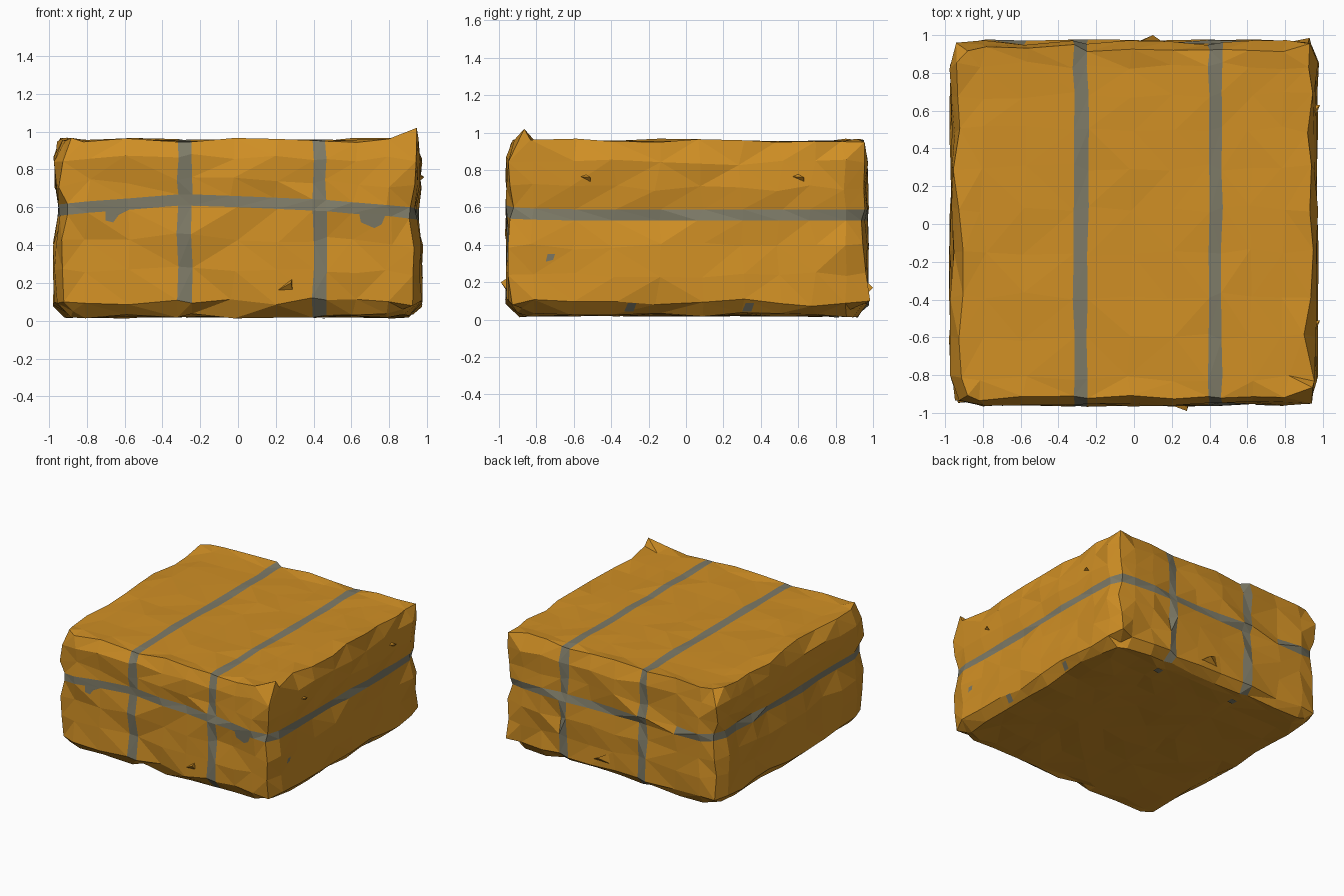
import bpy, bmesh, math, random
from mathutils import Vector
from mathutils.bvhtree import BVHTree

if "Cube" in bpy.data.objects:
    bpy.data.objects.remove(bpy.data.objects["Cube"])

random.seed(7)


def material(name, rgb):
    m = bpy.data.materials.new(name)
    m.diffuse_color = (*rgb, 1)
    m.use_nodes = True
    m.node_tree.nodes["Principled BSDF"].inputs["Base Color"].default_value = m.diffuse_color
    return m


WRAP = material("ochre wrapping", (0.63, 0.275, 0.018))
TAPE = material("grey tape", (0.205, 0.195, 0.135))


def finish(bm, name, mats):
    me = bpy.data.meshes.new(name)
    bm.to_mesh(me)
    ob = bpy.data.objects.new(name, me)
    bpy.context.collection.objects.link(ob)
    for m in mats:
        me.materials.append(m)
    return ob


def lerp_table(t, table):
    for (a, va), (b, vb) in zip(table, table[1:]):
        if t <= b:
            return va + (vb - va) * max(0, t - a) / (b - a)
    return table[-1][1]


# Grid lines of the package; tape edges are grid lines too
XS = [-0.95, -0.8, -0.58, -0.32, -0.245, -0.02, 0.2, 0.395, 0.465, 0.62, 0.8, 0.95]
YS = [-0.95, -0.82, -0.6, -0.38, -0.15, 0.08, 0.3, 0.5, 0.68, 0.84, 0.96]
ZS = [0.02, 0.1, 0.26, 0.42, 0.57, 0.63, 0.73, 0.86, 0.95]
NX, NY, NZ = len(XS) - 1, len(YS) - 1, len(ZS) - 1
TAPE_X, TAPE_Z = (3, 7), 4

# Height of the horizontal tape along the front
FRONT_TAPE = [(-0.95, 0.59), (-0.6, 0.615), (-0.3, 0.64), (0, 0.63), (0.45, 0.61), (0.95, 0.57)]


def tape_height(x, y):
    back = 0.56 + 0.02 * (x < -0.9)
    f = max(0, min(1, (y + 0.95) / 0.25))
    return lerp_table(x, FRONT_TAPE) * (1 - f) + back * f


def place(i, j, k):
    x, y, z = XS[i], YS[j], ZS[k]
    r = random.uniform
    ex, ey, ez = i in (0, NX), j in (0, NY), k in (0, NZ)
    sx, sy = (1 if i else -1), (1 if j else -1)
    n = ex + ey + ez
    # raise and lower the middle rows to follow the tape
    if 0 < k < NZ:
        w = 1 - abs(k - 4.5) / 4.5
        z += (tape_height(x, y) - 0.6) * (1 if k in (4, 5) else w)
        if k not in (4, 5):
            z += r(-0.02, 0.02)
    # sides swell and are pulled in at every edge
    if ex:
        x += sx * (0.012 + r(-0.013, 0.018)) - sx * (0.02 if k == 4 or k == 5 else 0)
        if ey:
            x -= sx * 0.03
        if ez:
            x -= sx * (r(0.015, 0.06) if k else r(0.05, 0.085))
    elif i not in (3, 4, 7, 8):
        x += r(-0.02, 0.02)
    else:
        x += r(-0.007, 0.007)
    if ey:
        y += sy * r(-0.014, 0.018)
        if ex:
            y -= sy * 0.015
        if ez:
            y -= sy * (r(0.02, 0.05) if k else r(0.04, 0.075))
    else:
        y += r(-0.02, 0.02)
    if ez:
        z += r(-0.004, 0.008) if n == 1 else r(-0.008, 0.018)
        if n == 3 and k == 0:
            z += 0.025
    # raised corners
    if (i, j, k) == (NX, 0, NZ):
        return Vector((0.945, -0.865, 1.02))
    if (i, j, k) == (NX, NY, NZ):
        return Vector((0.93, 0.955, 0.95))
    if (i, j, k) == (NX, NY, 1):
        return Vector((0.93, 0.985, 0.1))
    return Vector((x, y, z))


# Package body, a crumpled box with coloured tape bands
body = bmesh.new()
verts = {}


def vert(*key):
    if key not in verts:
        verts[key] = body.verts.new(place(*key))
    return verts[key]


def quad(keys, taped):
    f = body.faces.new([vert(*k) for k in keys])
    f.material_index = int(taped)


for i in range(NX):
    for j in range(NY):
        for k in (0, NZ):
            quad([(i, j, k), (i + 1, j, k), (i + 1, j + 1, k), (i, j + 1, k)], k == NZ and i in TAPE_X)
for i in range(NX):
    for k in range(NZ):
        for j in (0, NY):
            band = k == TAPE_Z and not (j == NY and i == 2)
            quad([(i, j, k), (i + 1, j, k), (i + 1, j, k + 1), (i, j, k + 1)],
                 band or (i in TAPE_X and not (k == 0 and j == 0 and i == 3)))
for j in range(NY):
    for k in range(NZ):
        for i in (0, NX):
            quad([(i, j, k), (i, j + 1, k), (i, j + 1, k + 1), (i, j, k + 1)], k == TAPE_Z)
bmesh.ops.recalc_face_normals(body, faces=body.faces[:])
bmesh.ops.triangulate(body, faces=body.faces[:])
tree = BVHTree.FromBMesh(body)
finish(body, "package_body", [WRAP, TAPE])


# Loose tape scraps laid onto the surface
def scrap(name, points, direction):
    d = Vector(direction)
    bm = bmesh.new()
    vs = []
    for p in points:
        hit = tree.ray_cast(Vector(p) - d * 2, d)[0]
        if hit:
            vs.append(bm.verts.new(hit - d * 0.005))
    c = bm.verts.new(sum((v.co for v in vs), Vector()) / len(vs))
    for a, b in zip(vs, vs[1:] + vs[:1]):
        f = bm.faces.new((c, a, b))
        f.normal_update()
        if f.normal.dot(d) > 0:
            f.normal_flip()
    finish(bm, name, [TAPE])


FRONT, RIGHT, UP = (0, 1, 0), (-1, 0, 0), (0, 0, 1)
scrap("front_scrap_left", [(x, 0, z) for x, z in
      ((-0.7, 0.59), (-0.7, 0.53), (-0.66, 0.52), (-0.63, 0.56), (-0.57, 0.59))], FRONT)
scrap("front_scrap_right", [(x, 0, z) for x, z in
      ((0.64, 0.57), (0.65, 0.52), (0.72, 0.49), (0.76, 0.51), (0.78, 0.56))], FRONT)
scrap("side_scrap", [(0, y, z + 0.2) for y, z in
      ((-0.75, 0.11), (-0.71, 0.12), (-0.7, 0.15), (-0.74, 0.15))], RIGHT)
for s, y in enumerate((-0.3, 0.33)):
    scrap(f"side_tape_end_{s}", [(0, y + a, z) for a, z in
          ((-0.03, 0.045), (0.02, 0.045), (0.035, 0.09), (-0.01, 0.09))], RIGHT)
for s, x in enumerate((-0.28, 0.43)):
    scrap(f"bottom_tape_end_{s}", [(x + a, y, 0.5) for a, y in
          ((-0.03, 0.76), (0.03, 0.77), (0.03, 0.82), (-0.03, 0.81))], UP)


# Folds of wrapping that stick out of the faces
def fold(name, points):
    bm = bmesh.new()
    for p in points:
        bm.verts.new(p)
    bmesh.ops.convex_hull(bm, input=bm.verts[:])
    finish(bm, name, [WRAP])


fold("front_fold", [(0.12, -0.93, 0.11), (0.28, -0.99, 0.2), (0.29, -0.93, 0.24), (0.3, -0.92, 0.11)])
fold("back_fold", [(0.2, 0.93, 0.1), (0.1, 1.0, 0.17), (0.0, 0.95, 0.22), (-0.06, 0.93, 0.1)])
for s, y in enumerate((-0.56, 0.58)):
    fold(f"side_fold_{s}", [(0.94, y - 0.06, 0.77), (0.985, y + 0.05, 0.76),
                            (0.94, y + 0.05, 0.72), (0.94, y, 0.79)])
